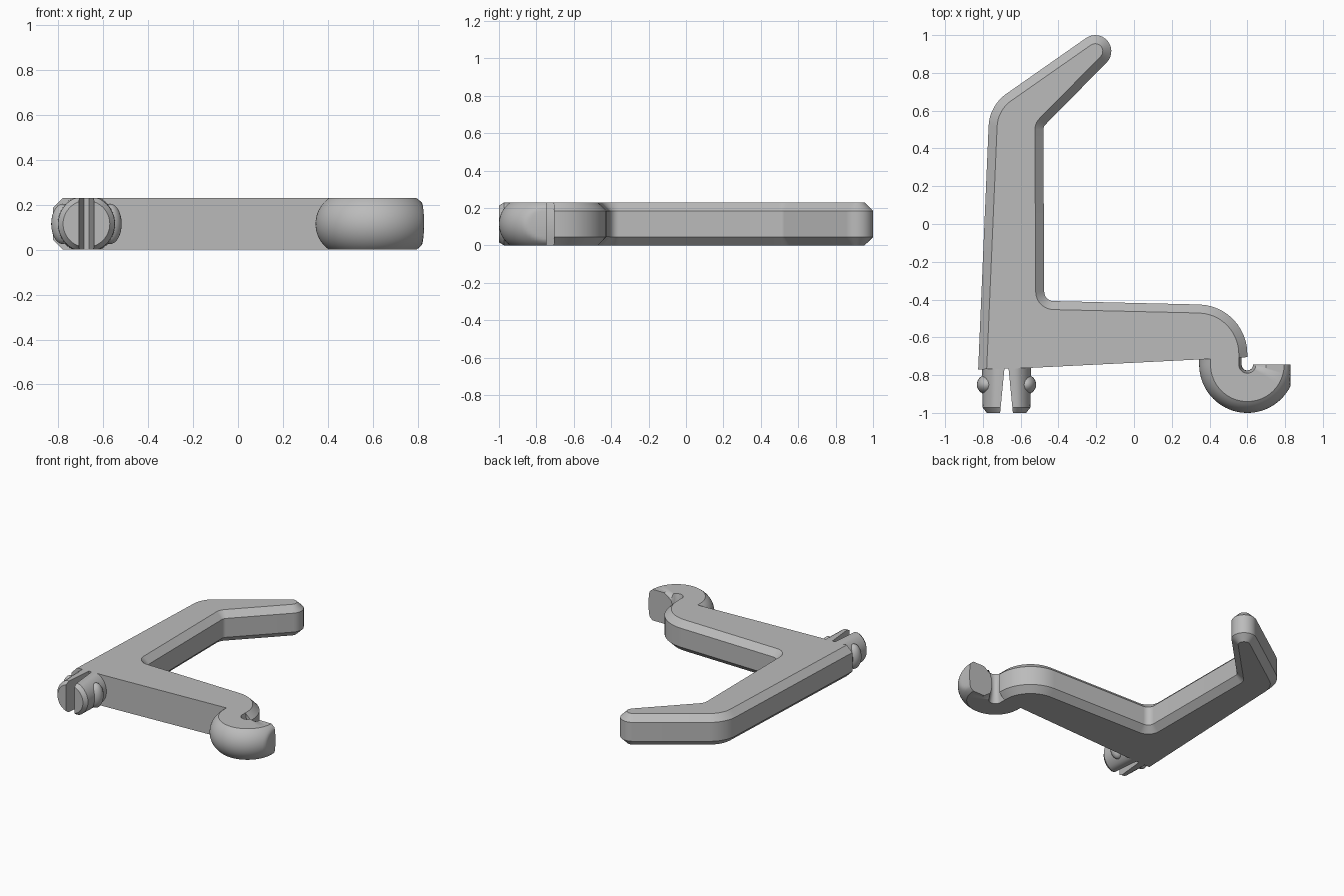
import bpy, bmesh, math
from mathutils import Vector

if "Cube" in bpy.data.objects:
    bpy.data.objects.remove(bpy.data.objects["Cube"])

H = 0.23           # thickness of the whole hook
MID = H / 2
CH = 0.045         # chamfer size

grey = bpy.data.materials.new("mid grey")
grey.diffuse_color = (0.5, 0.5, 0.5, 1)
grey.use_nodes = True
grey.node_tree.nodes["Principled BSDF"].inputs["Base Color"].default_value = grey.diffuse_color


def finish(name, bm, angle=25):
    bmesh.ops.recalc_face_normals(bm, faces=bm.faces)
    me = bpy.data.meshes.new(name)
    bm.to_mesh(me)
    bm.free()
    ob = bpy.data.objects.new(name, me)
    bpy.context.collection.objects.link(ob)
    me.materials.append(grey)
    bpy.ops.object.select_all(action='DESELECT')
    ob.select_set(True)
    bpy.context.view_layer.objects.active = ob
    bpy.ops.object.shade_smooth_by_angle(angle=math.radians(angle))
    return ob


def loft(name, rings, angle=25):
    """Skin closed rings of equal length and cap both ends."""
    bm = bmesh.new()
    vs = [[bm.verts.new(p) for p in r] for r in rings]
    n = len(vs[0])
    for a, b in zip(vs, vs[1:]):
        for i in range(n):
            j = (i + 1) % n
            bm.faces.new((a[i], a[j], b[j], b[i]))
    bm.faces.new(vs[0][::-1])
    bm.faces.new(vs[-1])
    return finish(name, bm, angle)


def fillet(prev, cur, nxt, r, steps):
    """Arc points replacing a corner."""
    p, c, n = Vector(prev[:2]), Vector(cur[:2]), Vector(nxt[:2])
    u, v = (p - c).normalized(), (n - c).normalized()
    half = u.angle(v) / 2
    centre = c + (u + v).normalized() * (r / math.sin(half))
    a = c + u * (r / math.tan(half)) - centre
    b = c + v * (r / math.tan(half)) - centre
    total = a.angle(b)
    return [centre + (a * math.sin(total * (1 - k / steps)) + b * math.sin(total * k / steps))
            / math.sin(total) for k in range(steps + 1)]


def inset(pts, dists):
    """Mitred inset of a counter-clockwise outline, one distance per edge."""
    out, n = [], len(pts)
    for i in range(n):
        d0 = (pts[i] - pts[i - 1]).normalized()
        d1 = (pts[(i + 1) % n] - pts[i]).normalized()
        n0, n1 = Vector((-d0.y, d0.x)), Vector((-d1.y, d1.x))
        a, b = dists[i - 1], dists[i]
        cross = d0.x * d1.y - d0.y * d1.x
        if abs(cross) < 1e-3:
            out.append(pts[i] + n0 * max(a, b))
        else:
            p0, p1 = pts[i] + n0 * a, pts[i] + n1 * b
            w = p1 - p0
            out.append(p0 + d0 * ((w.x * d1.y - w.y * d1.x) / cross))
    return out


# Chamfered body: corners are (x, y, fillet radius)
tip = [(-0.205 + 0.085 * math.cos(t), 0.915 + 0.085 * math.sin(t), 0)
       for t in (math.radians(-45 + 170 * k / 14) for k in range(15))]
corners = [(-0.825, -0.77, 0), (-0.555, -0.762, 0), (0.39, -0.715, 0), (0.60, -0.705, 0),
           (0.60, -0.432, 0.262), (-0.475, -0.407, 0.05), (-0.48, 0.515, 0.04),
           *tip, (-0.765, 0.627, 0.22)]
outline = []
for i, c in enumerate(corners):
    if c[2]:
        outline += fillet(corners[i - 1], c, corners[(i + 1) % len(corners)], c[2], 12)
    else:
        outline.append(Vector(c[:2]))
# the three front edges stay square
small = inset(outline, [0 if i < 3 else CH for i in range(len(outline))])
loft("body", [[(p.x, p.y, z) for p in ring] for ring, z in
              ((small, 0), (outline, CH), (outline, H - CH), (small, H))])

# Curled hook: flattened tube swept around the notch
CX, CY, R, r = 0.60, -0.745, 0.115, 0.14
lim = math.asin(MID / r)
section = [(R + r * math.cos(a), r * math.sin(a))
           for a in (lim * (k / 8 - 1) for k in range(17))]
section += [(0.10, MID)]
section += [(0.03 + 0.015 * (z / MID) ** 2, z) for z in (MID * (1 - k / 4) for k in range(9))]
section += [(0.10, -MID)]
rings = [[(CX - s, -0.705, MID + z) for s, z in section]]
STEPS = 40
for k in range(STEPS + 1):
    t = math.pi * (1 + k / STEPS)
    bevel = max(0, k / STEPS - 0.85) / 0.15
    ring = []
    for s, z in section:
        x, y = CX + s * math.cos(t), CY + s * math.sin(t)
        x = min(x, 0.829 - 0.012 * (z / MID) ** 2)      # flat nose
        if s < 0.09:                                    # bevelled inner lip
            z *= 1 - 0.35 * bevel
        ring.append((x, y, MID + z))
    rings.append(ring)
loft("hook", rings, 35)

# Split snap peg: two D-shaped prongs with a tapered slot
PX = -0.675
for side, label in ((-1, "left"), (1, "right")):
    rings = []
    for y, rad, gap in ((-0.75, 0.130, 0.008), (-0.775, 0.130, 0.012),
                        (-0.972, 0.126, 0.031), (-1.0, 0.104, 0.034)):
        a = math.acos(gap / rad)
        pts = [(gap, -min(MID, rad))]
        for k in range(25):
            t = a * (k / 12 - 1)
            pts.append((rad * math.cos(t),
                        max(-MID, min(MID, rad * math.sin(t)))))
        pts[0] = (gap, pts[1][1] * 0.98)
        rings.append([(PX + side * x, y, MID + z) for x, z in pts])
    loft(label + "_prong", rings)

    # snap bump on the outside of the prong
    bm = bmesh.new()
    bmesh.ops.create_uvsphere(bm, u_segments=24, v_segments=14, radius=1)
    for v in bm.verts:
        v.co = (PX + side * 0.105 + v.co.x * 0.052, -0.85 + v.co.y * 0.052,
                MID + v.co.z * 0.09)
    finish(label + "_snap_bump", bm, 60)
